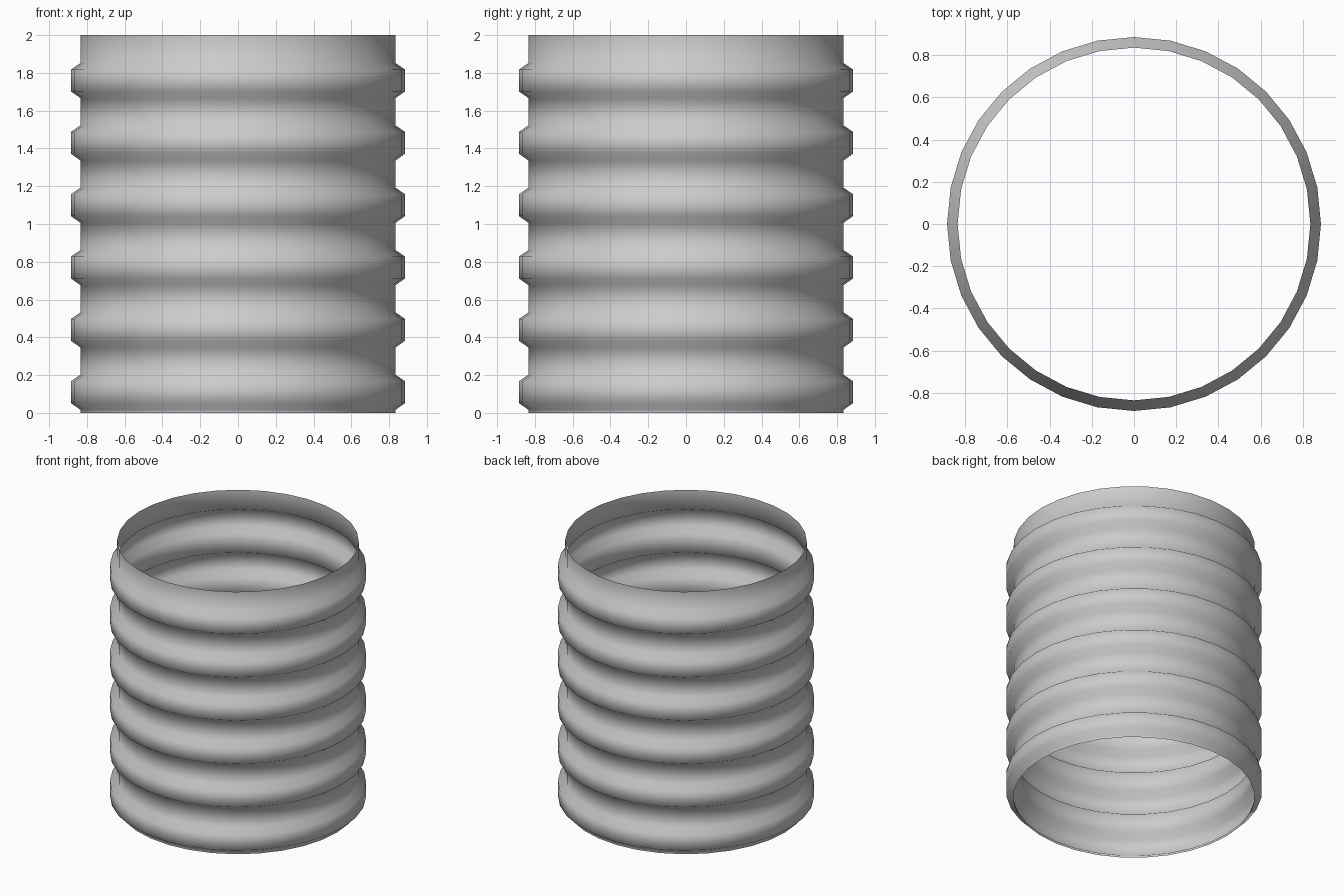
import bpy, bmesh, math

if "Cube" in bpy.data.objects:
    bpy.data.objects.remove(bpy.data.objects["Cube"])

SEGMENTS = 32
R_TUBE, R_RIB = 0.835, 0.885
RIBS, PITCH, FIRST = 6, 0.33, 0.017

# Side profile: thin open tube with evenly spaced chamfered ribs
profile = [(R_TUBE, 0.0)]
for i in range(RIBS):
    z = FIRST + i * PITCH
    profile += [(R_TUBE, z), (R_RIB, z + 0.035), (R_RIB, z + 0.15), (R_TUBE, z + 0.185)]
profile.append((R_TUBE, 2.0))

# Revolve the profile around z
bm = bmesh.new()
rings = []
for r, z in profile:
    rings.append([bm.verts.new((r * math.cos(a), r * math.sin(a), z))
                  for a in (2 * math.pi * k / SEGMENTS for k in range(SEGMENTS))])
for low, high in zip(rings, rings[1:]):
    for k in range(SEGMENTS):
        n = (k + 1) % SEGMENTS
        face = bm.faces.new((low[k], low[n], high[n], high[k]))
        face.smooth = True

mesh = bpy.data.meshes.new("ribbed_tube")
bm.to_mesh(mesh)
bm.free()
tube = bpy.data.objects.new("ribbed_tube", mesh)
bpy.context.collection.objects.link(tube)
